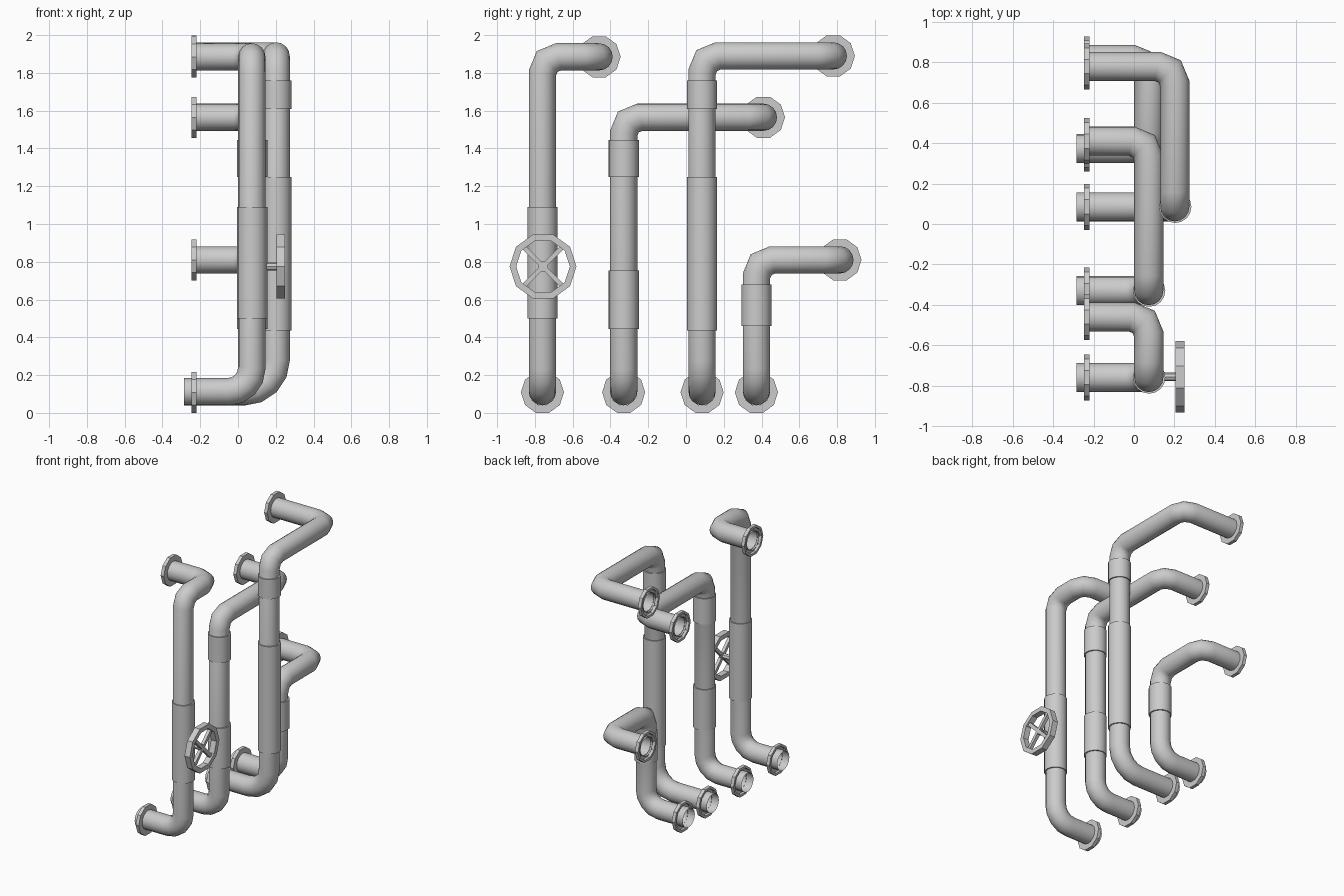
import bpy, bmesh, math
from mathutils import Vector, Matrix

if "Cube" in bpy.data.objects:
    bpy.data.objects.remove(bpy.data.objects["Cube"])

R = 0.072  # pipe radius


def finish(name, bm, smooth=True):
    bmesh.ops.recalc_face_normals(bm, faces=bm.faces[:])
    me = bpy.data.meshes.new(name)
    bm.to_mesh(me)
    bm.free()
    ob = bpy.data.objects.new(name, me)
    bpy.context.collection.objects.link(ob)
    if smooth:
        bpy.context.view_layer.objects.active = ob
        ob.select_set(True)
        bpy.ops.object.shade_smooth_by_angle(angle=math.radians(50))
        ob.select_set(False)
    return ob


def skin(bm, rings, closed=False):
    n = len(rings[0])
    pairs = list(zip(rings, rings[1:])) + ([(rings[-1], rings[0])] if closed else [])
    for a, b in pairs:
        for i in range(n):
            j = (i + 1) % n
            bm.faces.new((a[i], a[j], b[j], b[i]))


def lathe(name, profile, at, axis, n, closed=False, smooth=True):
    """Revolve (radius, offset) pairs around the X or Z axis."""
    bm = bmesh.new()
    rings = []
    for r, t in profile:
        ring = []
        for i in range(n):
            a = 2 * math.pi * i / n
            c, s = r * math.cos(a), r * math.sin(a)
            p = (t, c, s) if axis == 'X' else (c, s, t)
            ring.append(bm.verts.new(Vector(at) + Vector(p)))
        rings.append(ring)
    skin(bm, rings, closed)
    return finish(name, bm, smooth)


def fillet(corners, radii, segs):
    """Replace each inner corner of a path with a right-angle arc."""
    pts = [corners[0]]
    for i, (r, s) in enumerate(zip(radii, segs), 1):
        c = corners[i]
        u = (corners[i - 1] - c).normalized()
        v = (corners[i + 1] - c).normalized()
        o = c + (u + v) * r
        for k in range(s + 1):
            a = math.pi / 2 * k / s
            pts.append(o - v * r * math.cos(a) - u * r * math.sin(a))
    return pts + [corners[-1]]


def sweep(name, pts, n=16):
    """Sweep a circle along a path with mitred joints."""
    bm = bmesh.new()
    ring = [Vector((pts[0].x, pts[0].y + R * math.cos(2 * math.pi * i / n),
                    pts[0].z + R * math.sin(2 * math.pi * i / n))) for i in range(n)]
    rings = [[bm.verts.new(p) for p in ring]]
    for k in range(1, len(pts)):
        d = (pts[k] - pts[k - 1]).normalized()
        nrm = d if k == len(pts) - 1 else d + (pts[k + 1] - pts[k]).normalized()
        ring = [p + d * ((pts[k] - p).dot(nrm) / d.dot(nrm)) for p in ring]
        rings.append([bm.verts.new(p) for p in ring])
    skin(bm, rings)
    return finish(name, bm)


# ten-sided dished flange
FLANGE = [(0.070, -0.221), (0.114, -0.221), (0.114, -0.247),
          (0.096, -0.247), (0.096, -0.227), (0.070, -0.227)]

# name, x, y, top z, end y, bottom bend radius, sleeves (z low, z high)
PIPES = [
    ("valve_pipe", 0.073, -0.76, 1.885, -0.46, 0.125, [(0.50, 1.09)]),
    ("middle_pipe", 0.073, -0.33, 1.565, 0.41, 0.125, [(0.445, 0.755), (1.25, 1.445)]),
    ("tall_pipe", 0.202, 0.085, 1.89, 0.78, 0.17, [(0.435, 1.25), (1.61, 1.76)]),
    ("short_pipe", 0.073, 0.373, 0.81, 0.815, 0.125, [(0.46, 0.68)]),
]
for name, x, y, top, y2, rb, sleeves in PIPES:
    path = [Vector(p) for p in ((-0.285, y, 0.112), (x, y, 0.112), (x, y, top),
                                (x, y2, top), (-0.24, y2, top))]
    sweep(name, fillet(path, (rb, 0.085, 0.085), (4, 2, 2)))
    lathe(name + "_lower_flange", FLANGE, (0, y, 0.109), 'X', 10, True, False)
    lathe(name + "_upper_flange", FLANGE, (0, y2, top), 'X', 10, True, False)
    for i, (z0, z1) in enumerate(sleeves, 1):
        lathe(f"{name}_sleeve_{i}", [(0.069, z0), (0.08, z0), (0.08, z1), (0.069, z1)],
              (x + 0.002, y, 0), 'Z', 16)

# hand wheel: rim, stem and crossed spokes
hub = Vector((0, -0.757, 0.775))
lathe("wheel_rim", [(0.177, 0.205), (0.177, 0.25), (0.142, 0.25), (0.142, 0.205)],
      hub, 'X', 10, True, False)
lathe("wheel_stem", [(0.021, 0.14), (0.021, 0.21), (0.028, 0.212), (0.028, 0.235), (0.0005, 0.237)],
      hub, 'X', 8, False, False)
for k, ang in enumerate((45, -45), 1):
    bm = bmesh.new()
    bmesh.ops.create_cube(bm, size=1, matrix=Matrix.Translation(hub + Vector((0.227, 0, 0)))
                          @ Matrix.Rotation(math.radians(ang), 4, 'X')
                          @ Matrix.Diagonal((0.024, 0.3, 0.026, 1)))
    finish(f"wheel_spoke_{k}", bm, False)
